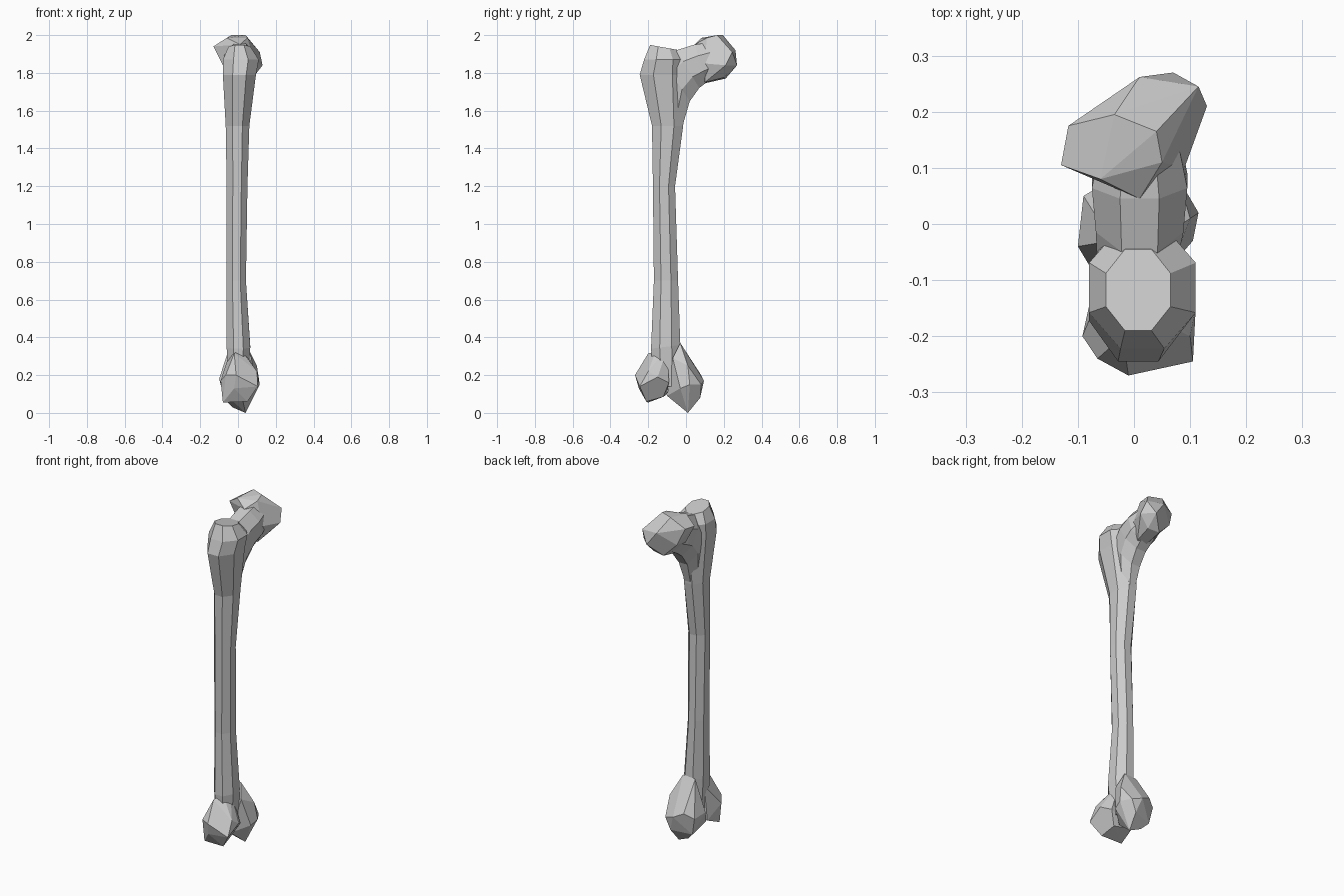
import bpy, bmesh
from mathutils import Vector

if "Cube" in bpy.data.objects:
    bpy.data.objects.remove(bpy.data.objects["Cube"])

OCT = [(1, .41), (.41, 1), (-.41, 1), (-1, .41), (-1, -.41), (-.41, -1), (.41, -1), (1, -.41)]


def finish(name, bm):
    bmesh.ops.recalc_face_normals(bm, faces=bm.faces)
    mesh = bpy.data.meshes.new(name)
    bm.to_mesh(mesh)
    bm.free()
    ob = bpy.data.objects.new(name, mesh)
    bpy.context.collection.objects.link(ob)
    return ob


def loft(name, rings):
    # each ring: centre, half-axis u, half-axis v -> octagon
    bm = bmesh.new()
    loops = [[bm.verts.new(c + u * a + v * b) for a, b in OCT] for c, u, v in rings]
    for r, s in zip(loops, loops[1:]):
        for i in range(8):
            j = (i + 1) % 8
            bm.faces.new((r[i], r[j], s[j], s[i]))
    bm.faces.new(loops[0])
    bm.faces.new(loops[-1])
    return finish(name, bm)


def hull(name, points):
    bm = bmesh.new()
    for p in points:
        bm.verts.new(p)
    res = bmesh.ops.convex_hull(bm, input=bm.verts)
    loose = [v for v in bm.verts if not v.link_faces]
    bmesh.ops.delete(bm, geom=loose, context='VERTS')
    bmesh.ops.dissolve_limit(bm, angle_limit=0.12, verts=bm.verts, edges=bm.edges)
    return finish(name, bm)


# Shaft and greater trochanter: z, x range, y range, tilt of ring towards the back
shaft_rings = [
    (.14, -.05, .05, -.17, -.03, 0), (.35, -.06, .065, -.185, -.03, .01),
    (.7, -.06, .042, -.17, -.042, 0), (1.2, -.06, .05, -.175, -.058, 0),
    (1.52, -.065, .06, -.18, -.015, 0), (1.79, -.08, .095, -.245, .0, 0),
    (1.87, -.08, .11, -.222, -.005, 0), (1.935, -.05, .065, -.19, -.045, -.013)]
bone = loft("thigh_bone", [
    (Vector(((x0 + x1) / 2, (y0 + y1) / 2, z)), Vector(((x1 - x0) / 2, 0, 0)),
     Vector((0, (y1 - y0) / 2, t))) for z, x0, x1, y0, y1, t in shaft_rings])

# Neck: lower (y, z), upper (y, z), half width, x centre
neck_rings = [
    ((-.015, 1.53), (-.13, 1.68), .045, 0), ((.02, 1.65), (-.12, 1.86), .07, .005),
    ((.07, 1.72), (-.05, 1.92), .078, .01), ((.11, 1.75), (.045, 1.95), .085, .01),
    ((.18, 1.79), (.12, 1.96), .07, .01)]
rings = []
for lo, hi, w, cx in neck_rings:
    a, b = Vector((cx, *lo)), Vector((cx, *hi))
    rings.append(((a + b) / 2, Vector((w, 0, 0)), (b - a) / 2))
neck = loft("neck", rings)

# Ball head
head = hull("head", [
    (-.06, .08, 1.985), (-.035, .195, 2.0), (.04, .165, 2.0), (.05, .11, 1.985),
    (.01, .045, 1.95), (-.13, .105, 1.94), (-.117, .175, 1.945), (.01, .262, 1.92),
    (.07, .27, 1.84), (.115, .245, 1.91), (.13, .21, 1.84), (.09, .1, 1.85),
    (.07, .2, 1.775), (0, .21, 1.77), (-.08, .11, 1.84), (0, .1, 1.745),
    (-.08, .2, 1.85), (.06, .1, 1.75)])

# Outer and inner knee condyles
front_condyle = hull("front_condyle", [
    (-.092, -.2, .17), (-.08, -.2, .055), (-.065, -.24, .2), (-.01, -.27, .2),
    (-.02, -.25, .13), (.05, -.21, .06), (.105, -.245, .14), (.1, -.2, .22),
    (.11, -.15, .19), (.08, -.09, .16), (.04, -.12, .085), (-.07, -.1, .1),
    (-.02, -.2, .315), (.04, -.17, .3), (.02, -.1, .34), (-.05, -.1, .3)])
rear_condyle = hull("rear_condyle", [
    (-.04, -.03, .365), (.04, -.03, .37), (.07, -.07, .29), (.1, .01, .25),
    (.02, .095, .17), (-.09, .05, .17), (-.1, -.04, .18), (-.07, .04, .07),
    (.115, .02, .15), (.105, -.03, .13), (.08, .08, .15), (.05, .075, .08),
    (.04, .01, 0), (-.03, .02, .03), (-.07, -.09, .1), (.02, -.1, .09), (-.04, .08, .2)])

# Fuse everything into one bone
bpy.context.view_layer.objects.active = bone
for part in (neck, head, front_condyle, rear_condyle):
    mod = bone.modifiers.new("fuse_" + part.name, 'BOOLEAN')
    mod.operation = 'UNION'
    mod.solver = 'EXACT'
    mod.object = part
    bpy.ops.object.modifier_apply(modifier=mod.name)
    bpy.data.objects.remove(part)
